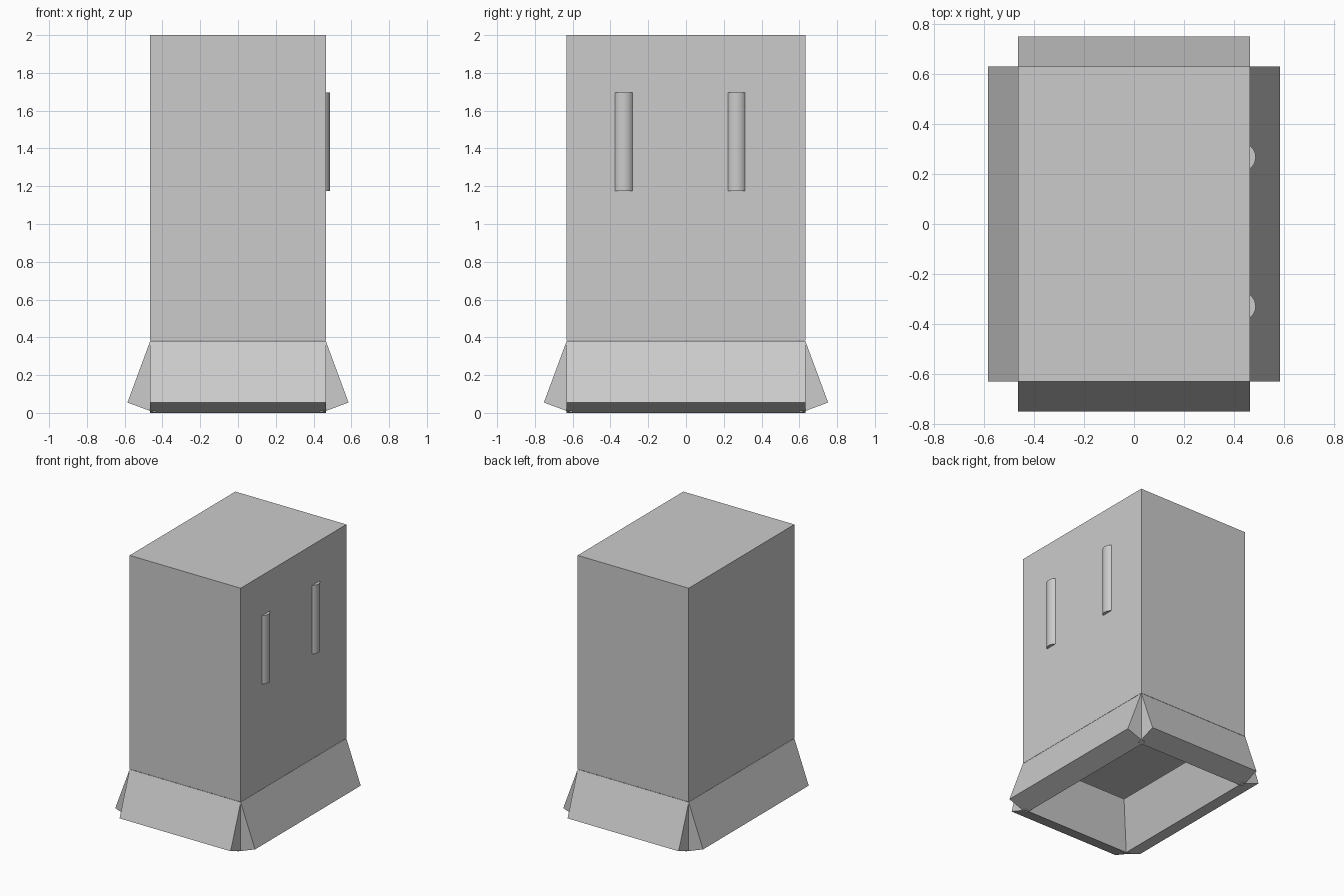
import bpy, bmesh, math

if "Cube" in bpy.data.objects:
    bpy.data.objects.remove(bpy.data.objects["Cube"])

HX, HY = 0.465, 0.632      # body half sizes
Z0, Z1 = 0.382, 2.0        # body bottom and top


def finish(bm, name):
    bmesh.ops.recalc_face_normals(bm, faces=bm.faces)
    mesh = bpy.data.meshes.new(name)
    bm.to_mesh(mesh)
    bm.free()
    ob = bpy.data.objects.new(name, mesh)
    bpy.context.collection.objects.link(ob)
    return ob


def flared_panel(name, dist, half_width, angle):
    """Thick slab hinged at the body's lower edge and leaning outward, turned about z."""
    tilt, height, thick = math.radians(20.3), 0.347, 0.158
    s, c = math.sin(tilt), math.cos(tilt)
    outer_top = (dist, Z0 + 0.003)
    outer_low = (dist + height * s, outer_top[1] - height * c)
    # inward direction, perpendicular to the sloping face
    inner_low = (outer_low[0] - thick * c, outer_low[1] - thick * s)
    inner_top = (outer_top[0] - thick * c, outer_top[1] - thick * s)
    bm = bmesh.new()
    drop = inner_low[1]    # rest the lowest edge on the ground
    verts = [bm.verts.new((d, -half_width, z - drop))
             for d, z in (outer_top, outer_low, inner_low, inner_top)]
    face = bm.faces.new(verts)
    ext = bmesh.ops.extrude_face_region(bm, geom=[face])
    moved = [g for g in ext["geom"] if isinstance(g, bmesh.types.BMVert)]
    bmesh.ops.translate(bm, verts=moved, vec=(0, 2 * half_width, 0))
    ob = finish(bm, name)
    ob.rotation_euler.z = angle
    return ob


# Main cabinet body
bm = bmesh.new()
bmesh.ops.create_cube(bm, size=1)
for v in bm.verts:
    v.co = (v.co.x * 2 * HX, v.co.y * 2 * HY, Z0 if v.co.z < 0 else Z1)
finish(bm, "body")

# Four flared base panels, leaving notches at the corners
for i, side in enumerate(("right", "back", "left", "front")):
    dist, half = (HX, HY) if i % 2 == 0 else (HY, HX)
    flared_panel(f"base_panel_{side}", dist, half, i * math.pi / 2)

# Two vertical bar handles half sunk into the right side
for name, y in (("handle_front", -0.33), ("handle_back", 0.268)):
    bpy.ops.mesh.primitive_cylinder_add(vertices=32, radius=0.057, depth=0.52,
                                        location=(0.431, y, 1.435))
    bpy.context.object.name = name
    bpy.ops.object.shade_smooth_by_angle()
